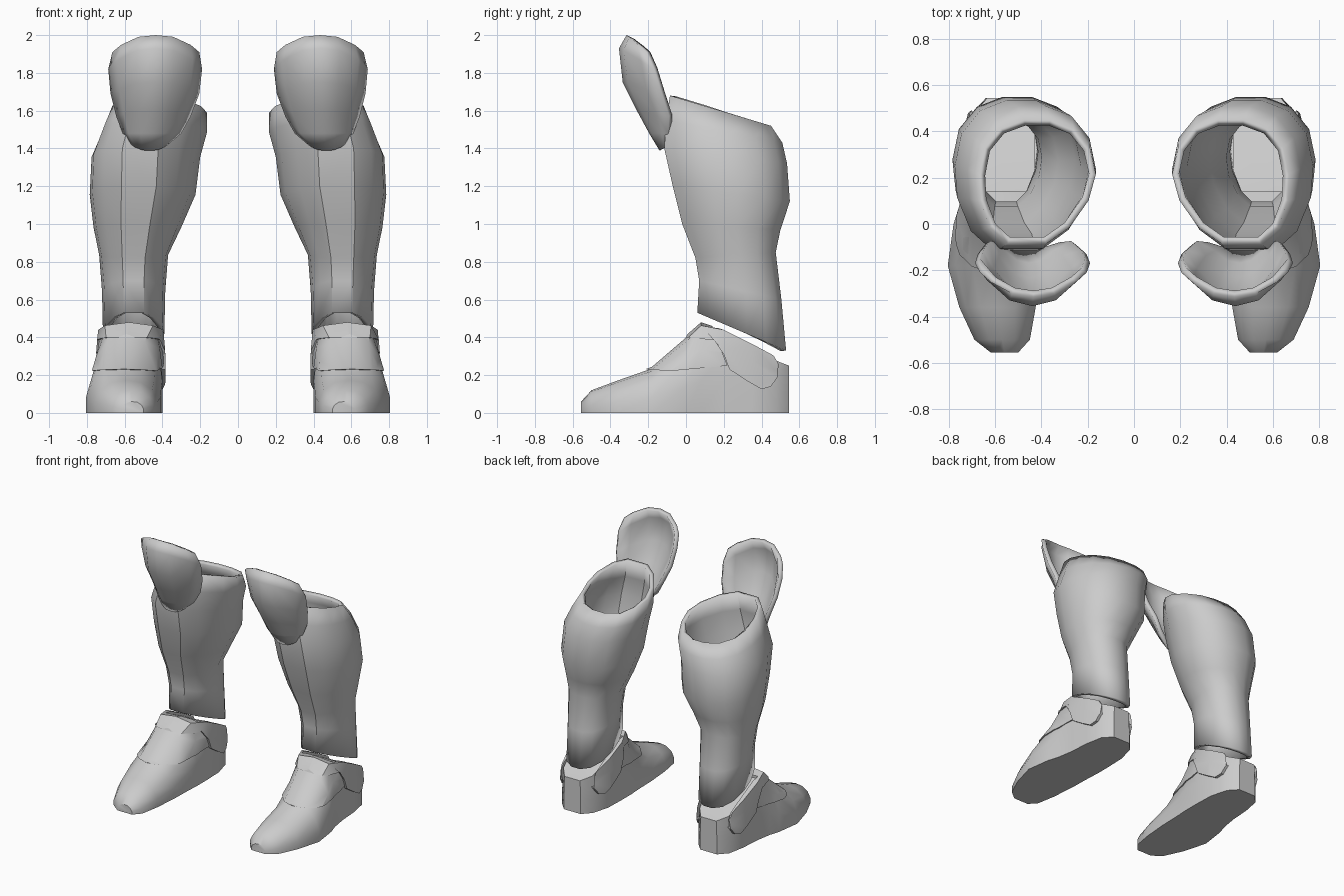
import bpy, bmesh, math

if "Cube" in bpy.data.objects:
    bpy.data.objects.remove(bpy.data.objects["Cube"])

metal = bpy.data.materials.new("plain_grey")
metal.diffuse_color = (0.6, 0.6, 0.6, 1)
metal.use_nodes = True
metal.node_tree.nodes["Principled BSDF"].inputs["Base Color"].default_value = metal.diffuse_color


def make(name, rows, closed=True, caps=False):
    """Loft a skin through rows of points."""
    bm = bmesh.new()
    grid = [[bm.verts.new(p) for p in row] for row in rows]
    n = len(grid[0])
    for a, b in zip(grid, grid[1:]):
        for i in range(n if closed else n - 1):
            j = (i + 1) % n
            bm.faces.new((a[i], a[j], b[j], b[i]))
    if caps:
        bm.faces.new(grid[0])
        bm.faces.new(grid[-1])
    bmesh.ops.recalc_face_normals(bm, faces=bm.faces)
    mesh = bpy.data.meshes.new(name)
    bm.to_mesh(mesh)
    bm.free()
    mesh.materials.append(metal)
    ob = bpy.data.objects.new(name, mesh)
    bpy.context.collection.objects.link(ob)
    return ob


def smooth(ob, angle):
    bpy.ops.object.select_all(action='DESELECT')
    ob.select_set(True)
    bpy.context.view_layer.objects.active = ob
    bpy.ops.object.shade_smooth_by_angle(angle=math.radians(angle))


def thicken(ob, t):
    m = ob.modifiers.new("thickness", 'SOLIDIFY')
    m.thickness = t
    m.offset = -1


def pair(ob):
    ob.modifiers.new("pair", 'MIRROR').use_mirror_merge = False


def cut(ob, cutter, op):
    m = ob.modifiers.new("cut", 'BOOLEAN')
    m.operation, m.object, m.solver = op, cutter, 'EXACT'
    cutter.hide_render = True
    cutter.hide_viewport = True


def prism(name, outline, x0, x1):
    """Side outline (y, z) extruded across x."""
    return make(name, [[(x, y, z) for y, z in outline] for x in (x0, x1)], caps=True)


# Greave: tilted rings (front y, z, back y, z, inner x, outer x, front shift)
levels = [
    (.06, .53, .53, .33, .39, .715, 0),
    (.07, .70, .505, .60, .385, .72, 0),
    (.05, .82, .475, .85, .37, .735, 0),
    (-.02, 1.0, .50, .97, .30, .765, .01),
    (-.07, 1.2, .55, 1.12, .225, .785, .02),
    (-.115, 1.4, .535, 1.32, .20, .775, .03),
    (-.105, 1.55, .51, 1.43, .165, .72, .04),
    (-.085, 1.68, .45, 1.52, .165, .67, .045),
]
half = [(.33, -1), (.68, -.74), (.93, -.3), (1, .12), (.9, .55), (.62, .86), (.22, 1)]
section = half + [(-u, v) for u, v in reversed(half)]
rings = []
for fy, fz, by, bz, xi, xo, s in levels:
    rings.append([((xi + xo) / 2 + u * (xo - xi) / 2 + s * max(0, -v),
                   fy + (by - fy) * (v + 1) / 2,
                   fz + (bz - fz) * (v + 1) / 2) for u, v in section])
greave = make("greave", rings)
smooth(greave, 35)
thicken(greave, .03)
pair(greave)

# Knee plate: curved rows (ridge y, z, edge y, z, inner x, outer x)
plate = [
    (-.315, 2.0, -.21, 1.91, .205, .665),
    (-.355, 1.93, -.17, 1.82, .19, .687),
    (-.335, 1.75, -.13, 1.69, .205, .675),
    (-.26, 1.60, -.09, 1.57, .25, .645),
    (-.195, 1.48, -.095, 1.48, .30, .61),
    (-.14, 1.388, -.115, 1.42, .37, .565),
]
us = [-1, -.8, -.4, 0, .4, .8, 1]
rows = []
for ry, rz, ey, ez, xi, xo in plate:
    rows.append([((xi + xo) / 2 + u * (xo - xi) / 2,
                  ry + (ey - ry) * abs(u) ** 2.2,
                  rz + (ez - rz) * abs(u) ** 2.5) for u in us])
knee = make("knee_plate", rows, closed=False)
# the outside of the plate faces forward
if sum(p.normal.y for p in knee.data.polygons) > 0:
    knee.data.flip_normals()
smooth(knee, 40)
thicken(knee, .03)
pair(knee)

# Boot: slices from toe to heel (y, inner x, outer x, height, boxiness)
slices = [
    (-.555, .50, .62, .06, 0), (-.50, .45, .69, .12, 0),
    (-.36, .425, .755, .172, 0), (-.18, .41, .805, .235, 0),
    (0, .405, .78, .39, .1), (.08, .40, .755, .46, .4),
    (.20, .40, .735, .42, 1), (.35, .405, .725, .345, 1),
    (.48, .44, .70, .275, 1), (.545, .50, .64, .25, 1),
]
dome = [(1, 0), (1, .35), (.82, .7), (.46, .94)]
box = [(1, 0), (1, .4), (.97, .75), (.92, 1)]


def boot_rows(grow):
    out = []
    for y, xi, xo, h, b in slices:
        side = [(d[0] + (e[0] - d[0]) * b, d[1] + (e[1] - d[1]) * b)
                for d, e in zip(dome, box)]
        sec = side + [(0, 1)] + [(-u, v) for u, v in reversed(side)]
        w = (xo - xi) / 2 + grow
        out.append([((xi + xo) / 2 + u * w, y, v * (h + grow)) for u, v in sec])
    return out


boot = make("boot", boot_rows(0), caps=True)
smooth(boot, 40)
pair(boot)

# Instep tongue: a thin raised layer over the boot
tongue = make("instep_tongue", boot_rows(.009), caps=True)
smooth(tongue, 40)
cut(tongue, prism("tongue_cutter", [(-.21, .23), (-.08, .222), (.22, .25), (.16, .40),
                                    (.05, .55), (-.2, .5)], 0.2, 1), 'INTERSECT')
pair(tongue)

# Ankle strap: a thicker layer with rounded ends, open above the heel
strap = make("ankle_strap", boot_rows(.02), caps=True)
smooth(strap, 40)
cut(strap, prism("strap_cutter", [(0, .40), (.07, .55), (.30, .50), (.46, .31), (.49, .26),
                                  (.485, .19), (.45, .14), (.40, .125), (.33, .165),
                                  (.23, .23), (.20, .31), (.15, .385)], 0.2, 1), 'INTERSECT')
cut(strap, prism("ankle_opening_cutter", [(.14, .2), (.7, .2), (.7, .7), (.14, .7)],
                 .43, .70), 'DIFFERENCE')
pair(strap)
